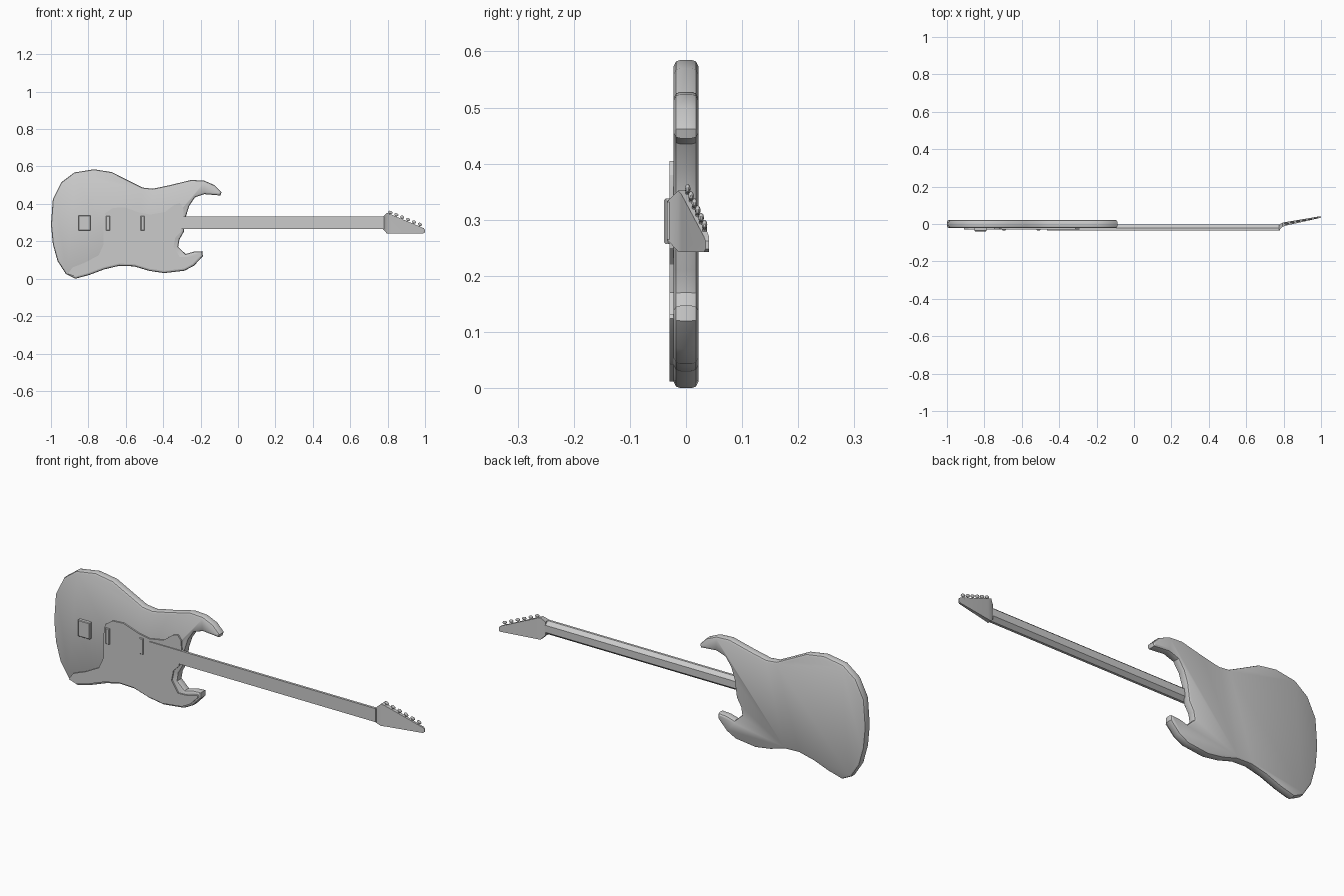
import bpy, bmesh, math
from mathutils import Vector, Matrix

if "Cube" in bpy.data.objects:
    bpy.data.objects.remove(bpy.data.objects["Cube"])


def finish(name, bm, angle=30):
    bmesh.ops.recalc_face_normals(bm, faces=bm.faces)
    me = bpy.data.meshes.new(name)
    bm.to_mesh(me)
    bm.free()
    ob = bpy.data.objects.new(name, me)
    bpy.context.collection.objects.link(ob)
    bpy.ops.object.select_all(action='DESELECT')
    ob.select_set(True)
    bpy.context.view_layer.objects.active = ob
    bpy.ops.object.shade_smooth_by_angle(angle=math.radians(angle))
    return ob


def loft(name, rings):
    """Skin a stack of closed rings and cap both ends."""
    bm = bmesh.new()
    vs = [[bm.verts.new(p) for p in r] for r in rings]
    n = len(rings[0])
    for a, b in zip(vs, vs[1:]):
        for i in range(n):
            j = (i + 1) % n
            bm.faces.new((a[i], a[j], b[j], b[i]))
    bm.faces.new(vs[0])
    bm.faces.new(vs[-1])
    return finish(name, bm)


def inset(pts, d):
    """Move a clockwise outline inward by d."""
    out = []
    for i, p in enumerate(pts):
        a, b, p = Vector(pts[i - 1]), Vector(pts[(i + 1) % len(pts)]), Vector(p)
        t = ((p - a).normalized() + (b - p).normalized()).normalized()
        out.append((p.x + t.y * d, p.y - t.x * d))
    return out


def at_y(pts, y):
    return [(x, y, z) for x, z in pts]


def box(name, x0, x1, y0, y1, z0, z1, c=0.003):
    r = [(x0, z0), (x0, z1), (x1, z1), (x1, z0)]
    m = [(x0 + c, z0 + c), (x0 + c, z1 - c), (x1 - c, z1 - c), (x1 - c, z0 + c)]
    return loft(name, [at_y(r, y1), at_y(r, y0 + c), at_y(m, y0)])


# Body: double-horn outline (x, z), clockwise from the left end
outline = [
    (-1.0, .29), (-.99, .425), (-.945, .515), (-.875, .568), (-.77, .585),
    (-.675, .57), (-.58, .522), (-.51, .487), (-.455, .481), (-.365, .50),
    (-.25, .528), (-.18, .524), (-.125, .50), (-.088, .462), (-.094, .445),
    (-.18, .452), (-.23, .435), (-.26, .39), (-.278, .335), (-.29, .25),
    (-.313, .21), (-.32, .17), (-.28, .132), (-.235, .145), (-.19, .147),
    (-.188, .12), (-.235, .07), (-.285, .043), (-.395, .03), (-.475, .042),
    (-.555, .066), (-.635, .069), (-.715, .05), (-.795, .02), (-.87, .0),
    (-.92, .025), (-.965, .095), (-.99, .185)]
soft, rim = inset(outline, .011), inset(outline, .003)
loft("body", [at_y(soft, -.022), at_y(rim, -.018), at_y(outline, -.01),
              at_y(outline, .01), at_y(rim, .018), at_y(soft, .022)])

# Pickguard: free upper edge, then follows the body's lower edge
guard = [(-.91, .025), (-.885, .06), (-.82, .085), (-.745, .125), (-.72, .18),
         (-.72, .29), (-.71, .35), (-.67, .378), (-.61, .382), (-.53, .355),
         (-.47, .343), (-.39, .357), (-.34, .395), (-.312, .405), (-.293, .38),
         (-.29, .33), (-.305, .25), (-.335, .22), (-.345, .17), (-.31, .115),
         (-.255, .118), (-.205, .132)]
guard += inset(outline, .012)[25:35]
loft("pickguard", [at_y(guard, -.02), at_y(guard, -.029)])

# Pickups and bridge
box("bridge", -.853, -.789, -.039, -.02, .257, .338)
box("bridge_pickup", -.705, -.684, -.034, -.02, .257, .336)
box("neck_pickup", -.52, -.499, -.034, -.02, .257, .336)

# Neck: flat front, chamfered back
section = [(-.034, .265), (-.034, .332), (-.022, .332), (-.003, .316),
           (-.003, .281), (-.022, .265)]
loft("neck", [[(x, y, z) for y, z in section] for x in (-.465, .78)])

# Headstock: tilts backward, one slanted edge; stations are x, front, back, low, high
stations = [(.775, -.034, -.004, .265, .332), (.795, -.014, .008, .243, .352),
            (.815, -.008, .011, .243, .345), (.993, .032, .041, .243, .27),
            (1.0, .035, .041, .248, .262)]
loft("headstock", [[(x, f, lo), (x, f, hi), (x, b, hi), (x, b, lo)]
                   for x, f, b, lo, hi in stations])

# Six tuners along the slanted edge
tilt = Matrix.Rotation(math.radians(22), 4, 'Y')
for i in range(6):
    t = i / 5
    base = Vector((.81 + .158 * t, .003 + .03 * t, .343 - .064 * t))
    place = Matrix.Translation(base) @ tilt
    bm = bmesh.new()
    bmesh.ops.create_cone(bm, cap_ends=True, segments=8, radius1=.004,
                          radius2=.004, depth=.016, matrix=place)
    bmesh.ops.create_uvsphere(
        bm, u_segments=10, v_segments=6, radius=1,
        matrix=place @ Matrix.Translation((0, 0, .013)) @ Matrix.Diagonal((.012, .005, .008, 1)))
    finish("tuner_%d" % (i + 1), bm, 40)
